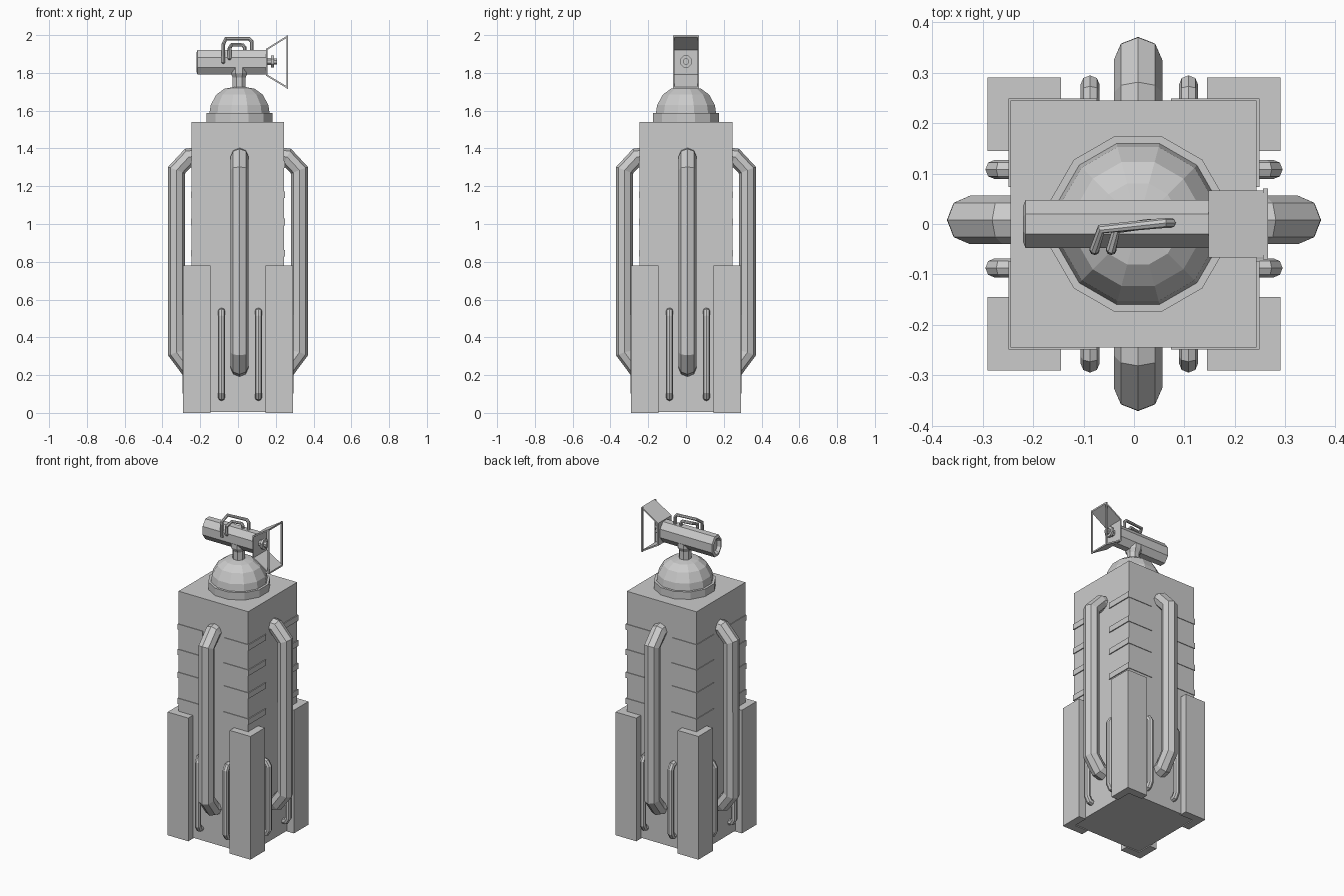
import bpy, bmesh, math
from mathutils import Matrix, Vector

if "Cube" in bpy.data.objects:
    bpy.data.objects.remove(bpy.data.objects["Cube"])


def finish(name, bm):
    bmesh.ops.recalc_face_normals(bm, faces=bm.faces)
    me = bpy.data.meshes.new(name)
    bm.to_mesh(me)
    bm.free()
    ob = bpy.data.objects.new(name, me)
    bpy.context.collection.objects.link(ob)
    return ob


def box(name, lo, hi):
    bm = bmesh.new()
    lo, hi = Vector(lo), Vector(hi)
    bmesh.ops.create_cube(bm, size=1, matrix=Matrix.Translation((lo + hi) / 2) @ Matrix.Diagonal((*(hi - lo), 1)))
    return finish(name, bm)


def prism(name, pts, depth):
    bm = bmesh.new()
    f = bm.faces.new([bm.verts.new(p) for p in pts])
    r = bmesh.ops.extrude_face_region(bm, geom=[f])
    bmesh.ops.translate(bm, vec=depth, verts=[v for v in r["geom"] if isinstance(v, bmesh.types.BMVert)])
    # the starting face stays as the bottom cap
    if f.is_valid is False:
        bm.faces.ensure_lookup_table()
    return finish(name, bm)


def lathe(name, profile, sides, origin, axis='Z', squash=1.0):
    """Stack of (radius, height) rings with flat end caps."""
    bm = bmesh.new()
    rings = []
    for r, h in profile:
        ring = []
        for i in range(sides):
            a = 2 * math.pi * (i + 0.5) / sides
            c, s = r * math.cos(a), r * math.sin(a)
            p = Vector((c, s, h)) if axis == 'Z' else Vector((h, c * squash, s))
            ring.append(bm.verts.new(p + Vector(origin)))
        rings.append(ring)
    for a, b in zip(rings, rings[1:]):
        for i in range(sides):
            j = (i + 1) % sides
            bm.faces.new((a[i], a[j], b[j], b[i]))
    bm.faces.new(rings[0])
    bm.faces.new(rings[-1])
    return finish(name, bm)


def pipe(name, pts, radius, res=2):
    cu = bpy.data.curves.new(name, 'CURVE')
    cu.dimensions = '3D'
    cu.bevel_depth = radius
    cu.bevel_resolution = res
    cu.use_fill_caps = True
    sp = cu.splines.new('POLY')
    sp.points.add(len(pts) - 1)
    for p, q in zip(sp.points, pts):
        p.co = (*q, 1)
    sp.use_smooth = False
    ob = bpy.data.objects.new(name, cu)
    bpy.context.collection.objects.link(ob)
    bpy.ops.object.select_all(action='DESELECT')
    ob.select_set(True)
    bpy.context.view_layer.objects.active = ob
    bpy.ops.object.convert(target='MESH')
    return bpy.context.object


# square column
box("column", (-.245, -.245, .006), (.243, .245, 1.54))


# L-shaped corner pieces wrapped round the column
def corner(name, start, outer, inner, z0, z1):
    for sx in (-1, 1):
        for sy in (-1, 1):
            pts = [(start, outer), (outer, outer), (outer, start),
                   (inner, start), (inner, inner), (start, inner)]
            prism(name, [(sx * x, sy * y, z0) for x, y in pts], (0, 0, z1 - z0))


corner("corner_post", .145, .29, .24, 0, .78)
for z in (.845, 1.01, 1.155, 1.315):
    corner("corner_band", .073, .249, .235, z - .018, z + .018)

# bent pipes on all four sides: (distance out from the axis, height)
BIG = [(.20, 1.36), (.26, 1.355), (.325, 1.285), (.325, .32), (.27, .245), (.20, .23)]
SMALL = [(.23, .54), (.262, .535), (.276, .51), (.276, .11), (.262, .085), (.23, .08)]
for s in (-1, 1):
    for name, path, r, offsets in (("side_pipe", BIG, .048, (.008,)),
                                   ("small_pipe", SMALL, .019, (-.087, .108))):
        for o in offsets:
            pipe(name, [(o, s * d, z) for d, z in path], r)
            pipe(name, [(s * d, o, z) for d, z in path], r)

# dome and neck
lathe("dome_ring", [(.18, 1.53), (.18, 1.587)], 12, (.008, 0, 0))
lathe("dome", [(.166, 1.58), (.158, 1.63), (.127, 1.685), (.083, 1.716), (.02, 1.727)], 12, (.008, 0, 0))
lathe("neck", [(.037, 1.71), (.037, 1.775), (.05, 1.80), (.05, 1.83)], 8, (.006, 0, 0))

# lamp barrel with a recessed back end
lathe("barrel", [(.04, -.20), (.052, -.22), (.07, -.215), (.07, .155)], 8, (0, 0, 1.856), 'X', .73)
lathe("nozzle", [(.02, .15), (.02, .175), (.034, .175), (.034, .19), (.018, .19), (.018, .207)],
      8, (0, 0, 1.86), 'X')

# flared hood, open at the sides and front
W = .066
box("hood_back", (.148, -W, 1.785), (.156, W, 1.925))
prism("hood_top", [(.148, -W, 1.917), (.265, -W, 1.99), (.265, -W, 2.0), (.148, -W, 1.927)], (0, 2 * W, 0))
prism("hood_bottom", [(.148, -W, 1.795), (.265, -W, 1.725), (.265, -W, 1.715), (.148, -W, 1.785)], (0, 2 * W, 0))
for s in (-1, 1):
    box("hood_bar", (.256, s * W - .004, 1.718), (.265, s * W + .004, 1.998))

# carrying handles on top of the barrel
pipe("large_handle", [(-.078, -.03, 1.85), (-.078, -.053, 1.86), (-.078, -.05, 1.95), (-.065, -.01, 1.98),
                      (.06, .002, 1.98), (.073, .002, 1.965), (.073, .002, 1.90)], .01)
pipe("small_handle", [(-.045, -.03, 1.87), (-.045, -.053, 1.88), (-.045, -.05, 1.93), (-.035, -.01, 1.948),
                      (.025, 0, 1.948), (.035, 0, 1.935), (.035, 0, 1.90)], .01)
